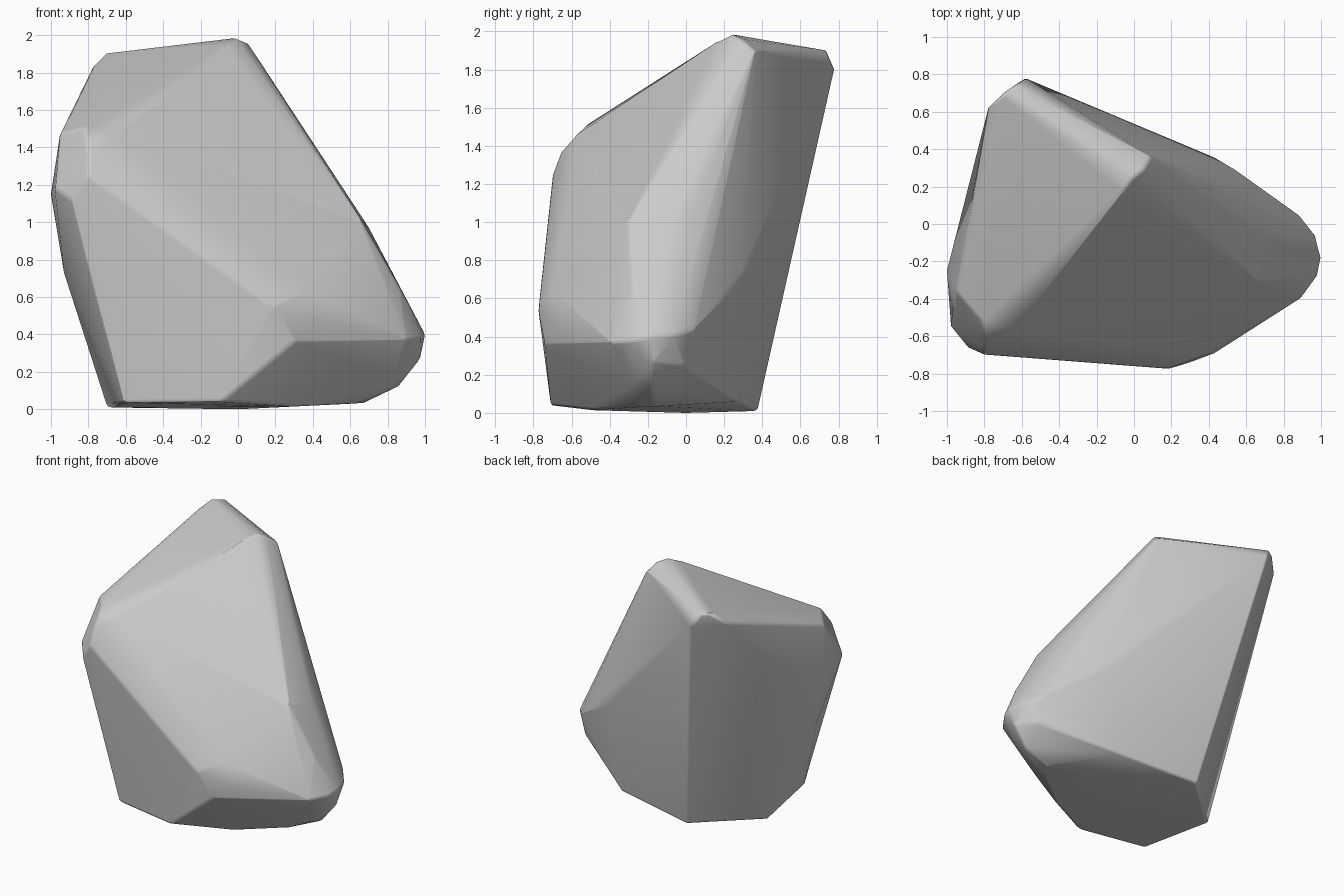
import bpy, bmesh, math

if "Cube" in bpy.data.objects:
    bpy.data.objects.remove(bpy.data.objects["Cube"])

# Key corners of the boulder, grouped by region
crest = [(-.06, .17, 1.95), (-.01, .24, 1.985), (.05, .29, 1.96), (.09, .36, 1.90),
         (-.78, .63, 1.83), (-.71, .69, 1.90), (-.64, .74, 1.90), (-.59, .78, 1.81)]
left_shoulder = [(-1, -.25, 1.15), (-.98, -.55, 1.18), (-.89, -.66, 1.12), (-.80, -.70, 1.25),
                 (-.80, -.66, 1.36), (-.82, -.52, 1.51), (-.95, -.36, 1.48), (-.64, -.57, 1.46),
                 (-.94, -.05, 1.13), (-.93, -.30, .73)]
front_bulge = [(.10, -.745, .66), (.18, -.775, .55), (.30, -.74, .36), (.43, -.69, .47),
               (.37, -.70, .64)]
right_ridge = [(.50, -.39, .90), (.66, -.30, 1.01), (.70, -.08, .97), (.62, .03, 1.06),
               (.54, .29, .75), (.43, .355, .75), (.86, -.28, .66)]
nose = [(1, -.18, .40), (.98, -.28, .38), (.90, -.39, .37), (.97, -.06, .41), (.89, .04, .44),
        (.97, -.17, .26), (.86, -.18, .12), (.68, -.15, .035), (.88, -.01, .25), (.83, -.28, .14)]
base = [(-.61, -.60, .035), (-.70, -.02, .01), (-.27, .375, .01), (.36, .28, .06),
        (.61, -.27, .03), (.30, -.50, .015), (-.09, -.71, .04), (0, 0, 0)]

# Convex hull through the corners
bm = bmesh.new()
for p in crest + left_shoulder + front_bulge + right_ridge + nose + base:
    bm.verts.new(p)
bmesh.ops.convex_hull(bm, input=bm.verts[:])
bmesh.ops.delete(bm, geom=[v for v in bm.verts if not v.link_faces], context='VERTS')
bmesh.ops.recalc_face_normals(bm, faces=bm.faces[:])

mesh = bpy.data.meshes.new("boulder")
bm.to_mesh(mesh)
bm.free()
boulder = bpy.data.objects.new("boulder", mesh)
bpy.context.collection.objects.link(boulder)

# Smooth shading with a crisp underside; large facets stay flat
bpy.context.view_layer.objects.active = boulder
boulder.select_set(True)
bpy.ops.object.shade_smooth_by_angle(angle=math.radians(65))

# Rounded edges between the facets
bevel = boulder.modifiers.new("soft_edges", 'BEVEL')
bevel.width = 0.018
bevel.segments = 2
bevel.limit_method = 'ANGLE'
bevel.angle_limit = math.radians(28)
weighted = boulder.modifiers.new("facet_normals", 'WEIGHTED_NORMAL')
weighted.keep_sharp = True
